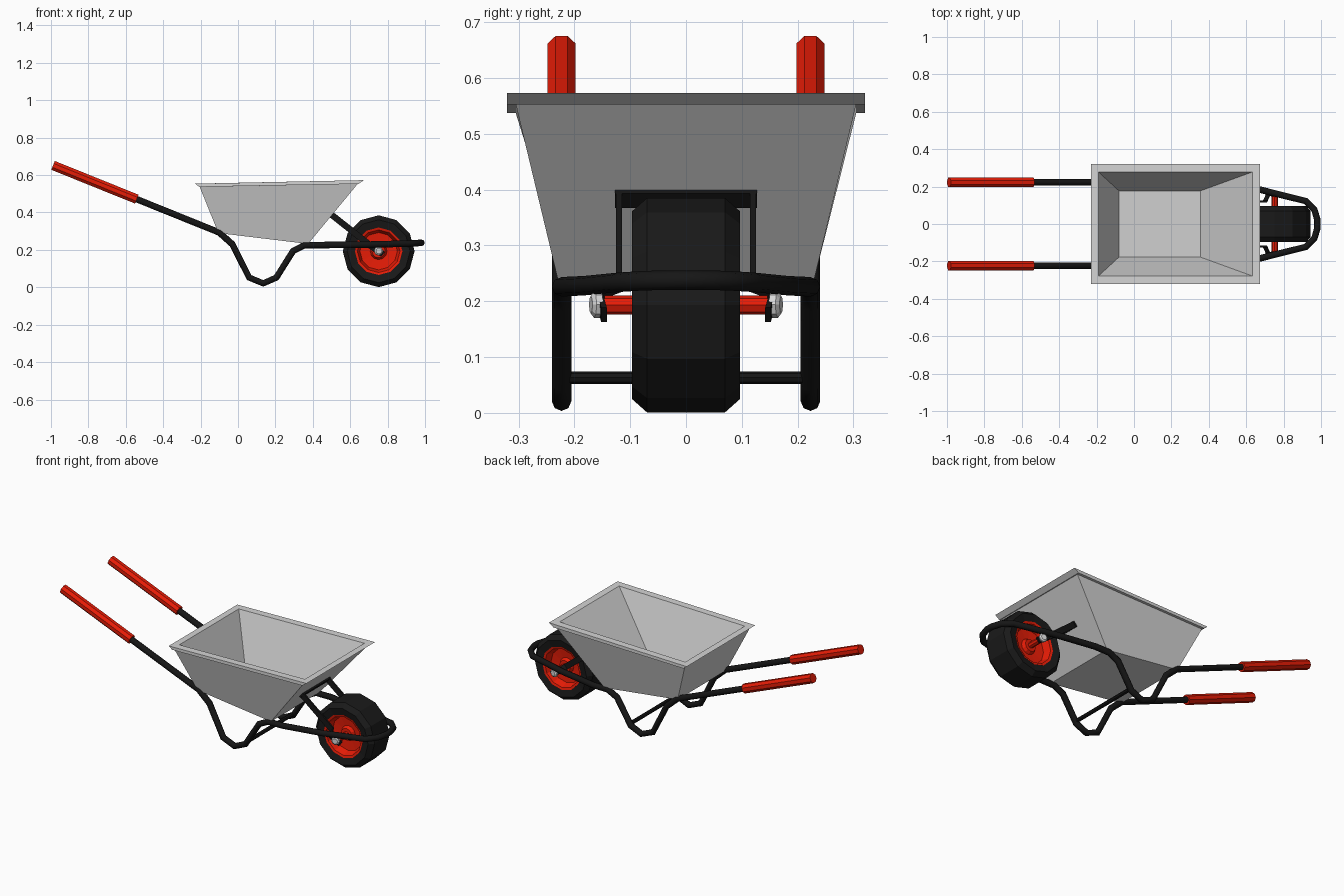
import bpy
import math
from mathutils import Vector

if "Cube" in bpy.data.objects:
    bpy.data.objects.remove(bpy.data.objects["Cube"], do_unlink=True)


def material(name, rgb):
    m = bpy.data.materials.new(name)
    m.use_nodes = True
    m.diffuse_color = (*rgb, 1)
    m.node_tree.nodes["Principled BSDF"].inputs["Base Color"].default_value = (*rgb, 1)
    return m


GREY = material("tray grey", (0.66, 0.66, 0.66))
RED = material("red", (0.82, 0.012, 0.002))
BLACK = material("frame black", (0.008, 0.008, 0.008))
RUBBER = material("tyre rubber", (0.01, 0.01, 0.01))
STEEL = material("nut steel", (0.68, 0.68, 0.68))


def skin(name, loops, mat, caps=True):
    """Join equal-length vertex loops with quads, capping both ends."""
    n = len(loops[0])
    verts = [v for loop in loops for v in loop]
    faces = []
    for k in range(len(loops) - 1):
        a, b = k * n, (k + 1) * n
        faces += [(a + i, a + (i + 1) % n, b + (i + 1) % n, b + i) for i in range(n)]
    if caps:
        faces.append(tuple(reversed(range(n))))
        faces.append(tuple(range(len(verts) - n, len(verts))))
    mesh = bpy.data.meshes.new(name)
    mesh.from_pydata(verts, [], faces)
    mesh.materials.append(mat)
    obj = bpy.data.objects.new(name, mesh)
    bpy.context.collection.objects.link(obj)
    return obj


def lathe(name, profile, sides, origin, axis, mat, turn=0.0, caps=True):
    """Revolve (radius, distance) pairs around an axis."""
    origin, axis = Vector(origin), Vector(axis).normalized()
    u = axis.cross(Vector((0, 0, 1))).normalized()
    v = u.cross(axis)
    loops = []
    for r, t in profile:
        ring = []
        for i in range(sides):
            a = 2 * math.pi * i / sides - turn
            ring.append(origin + axis * t + (u * math.cos(a) - v * math.sin(a)) * r)
        loops.append(ring)
    return skin(name, loops, mat, caps)


# Tray: outer shell, lip with undercut ends and inner basin
def tray_loop(x0, x1, y, z0, z1):
    return [(x0, -y, z0), (x1, -y, z1), (x1, y, z1), (x0, y, z0)]


skin("tray", [
    tray_loop(-0.105, 0.375, 0.228, 0.29, 0.232),
    tray_loop(-0.205, 0.64, 0.305, 0.537, 0.553),
    tray_loop(-0.207, 0.645, 0.3205, 0.537, 0.553),
    tray_loop(-0.229, 0.673, 0.3205, 0.554, 0.573),
    tray_loop(-0.19, 0.633, 0.278, 0.555, 0.572),
    tray_loop(-0.08, 0.355, 0.177, 0.305, 0.25),
], GREY)

# Tubular frame: one bent pipe from handle to handle around the wheel
Y = 0.223
side = [(-0.95, Y, 0.636), (-0.1, Y, 0.293), (-0.03, Y, 0.23), (0.06, Y, 0.052),
        (0.135, Y, 0.021), (0.205, Y, 0.052), (0.295, Y, 0.195), (0.355, Y, 0.225),
        (0.45, Y, 0.226), (0.68, 0.182, 0.228), (0.92, 0.122, 0.234),
        (0.965, 0.075, 0.237), (0.981, 0.02, 0.238)]
path = side + [(x, -y, z) for x, y, z in reversed(side)]
curve = bpy.data.curves.new("frame", "CURVE")
curve.dimensions = "3D"
curve.bevel_depth = 0.0175
curve.bevel_resolution = 2
curve.use_fill_caps = True
spline = curve.splines.new("POLY")
spline.points.add(len(path) - 1)
for point, co in zip(spline.points, path):
    point.co = (*co, 1)
curve.materials.append(BLACK)
frame = bpy.data.objects.new("frame", curve)
bpy.context.collection.objects.link(frame)
bpy.ops.object.select_all(action="DESELECT")
frame.select_set(True)
bpy.context.view_layer.objects.active = frame
bpy.ops.object.convert(target="MESH")

lathe("leg_crossbar", [(0.011, -0.22), (0.011, 0.22)], 8,
      (0.208, 0, 0.063), (0, 1, 0), BLACK)

# Wheel: tyre, dished rim and axle
HUB = (0.752, 0, 0.193)
half_tyre = [(0.122, 0.07), (0.124, 0.088), (0.168, 0.097), (0.192, 0.07)]
half_rim = [(0.035, 0.06), (0.045, 0.04), (0.1, 0.045), (0.114, 0.086), (0.127, 0.0895)]


def mirrored(half):
    """Profile running from the -y side to the +y side."""
    return [(r, -t) for r, t in half] + half[::-1]


lathe("tyre", mirrored(half_tyre), 12, HUB, (0, 1, 0), RUBBER, caps=False)
lathe("wheel_rim", mirrored(half_rim), 12, HUB, (0, 1, 0), RED)
lathe("axle", [(0.017, -0.146), (0.017, 0.146)], 8, HUB, (0, 1, 0), RED)


# Wheel bracket: flat straps from the tray front down to the axle
def strap(name, points, across, thick, width):
    n = Vector((0.63, 0, 0.77)) * width
    t = Vector(across) * thick
    return skin(name, [[Vector(p) - t - n, Vector(p) + t - n, Vector(p) + t + n,
                        Vector(p) - t + n] for p in points], BLACK)


strap("bracket_bridge", [(0.505, 0.127, 0.384), (0.505, -0.127, 0.384)],
      (0.77, 0, -0.63), 0.006, 0.017)

for s, label in ((1, "back"), (-1, "front")):
    strap(label + "_strap", [(0.5, s * 0.12, 0.388), (0.7, s * 0.12, 0.23),
                             (0.718, s * 0.158, 0.215), (0.776, s * 0.147, 0.176)],
          (0, 1, 0), 0.005, 0.017)
    # Nut on the outer face of the toed-in strap end
    lathe(label + "_axle_nut", [(0.024, 0), (0.024, 0.012), (0.016, 0.018)], 8,
          (0.75, s * 0.153, 0.194), (0.2, s, 0), STEEL)
    # Handle grip
    lathe(label + "_grip", [(0.0275, 0), (0.0275, 0.483)], 8,
          (-0.989, s * Y, 0.652), (0.44, 0, -0.1775), RED, math.pi / 8)
